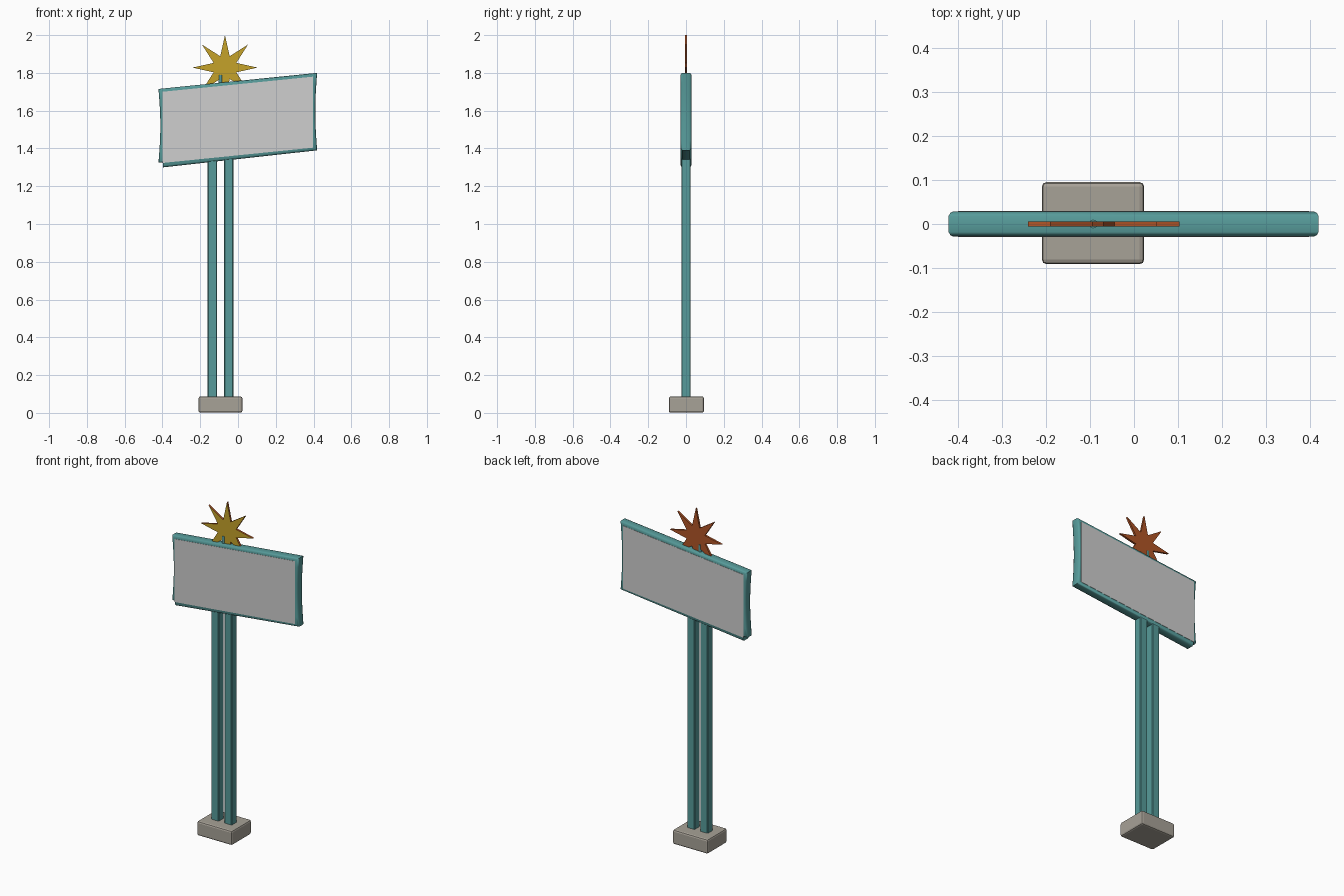
import bpy, bmesh, math

if "Cube" in bpy.data.objects:
    bpy.data.objects.remove(bpy.data.objects["Cube"])


def material(name, rgb):
    m = bpy.data.materials.new(name)
    m.diffuse_color = (*rgb, 1)
    m.use_nodes = True
    m.node_tree.nodes["Principled BSDF"].inputs["Base Color"].default_value = m.diffuse_color
    return m


TEAL = material("teal paint", (0.095, 0.33, 0.325))
PANEL = material("light grey panel", (0.62, 0.62, 0.62))
STONE = material("warm grey concrete", (0.39, 0.36, 0.31))
YELLOW = material("yellow", (0.56, 0.36, 0.023))
RUST = material("rust orange", (0.44, 0.09, 0.02))


def loft(name, rings, mats):
    """Join matching (x, z) outlines placed at rising y, with capped ends."""
    bm = bmesh.new()
    loops = [[bm.verts.new((x, y, z)) for x, z in pts] for y, pts in rings]
    n = len(loops[0])
    for a, b in zip(loops, loops[1:]):
        for i in range(n):
            j = (i + 1) % n
            bm.faces.new((a[i], a[j], b[j], b[i]))
    bm.faces.new(loops[0])
    bm.faces.new(loops[-1])
    bmesh.ops.recalc_face_normals(bm, faces=bm.faces)
    me = bpy.data.meshes.new(name)
    bm.to_mesh(me)
    bm.free()
    for m in mats:
        me.materials.append(m)
    ob = bpy.data.objects.new(name, me)
    bpy.context.collection.objects.link(ob)
    return ob


def smooth(ob, angle):
    bpy.ops.object.select_all(action='DESELECT')
    ob.select_set(True)
    bpy.context.view_layer.objects.active = ob
    bpy.ops.object.shade_smooth_by_angle(angle=math.radians(angle))


def box(name, centre, size, mat, bevel, segments=1):
    bpy.ops.mesh.primitive_cube_add(size=1, location=centre)
    ob = bpy.context.object
    ob.name = name
    ob.scale = size
    bpy.ops.object.transform_apply(location=False, scale=True)
    ob.data.materials.append(mat)
    mod = ob.modifiers.new("bevel", 'BEVEL')
    mod.width, mod.segments = bevel, segments
    return ob


# Concrete foot and the two square poles
box("base", (-0.093, 0.002, 0.044), (0.232, 0.186, 0.086), STONE, 0.01, 2)
for side, x in (("left", -0.136), ("right", -0.049)):
    box(side + "_pole", (x, 0, 0.72), (0.05, 0.05, 1.36), TEAL, 0.004)


# Slanted sign case: rounded long edges and slightly waisted ends
def case_outline(d, steps=8):
    def end(x, z0, z1):
        pts = []
        for i in range(steps + 1):
            t = i / steps
            waist = 0.01 * math.sin(math.pi * t)
            pts.append((x - math.copysign(waist + d, x), z0 + (z1 - z0) * t))
        return pts
    left = end(-0.421, 1.325 + d, 1.715 - d)
    right = end(0.419, 1.80 - d, 1.39 + d)
    notch = [(-0.397, 1.30 + d), (-0.397, 1.325 + d)]
    return left + right + notch


profile = [(-0.028, 0.010), (-0.025, 0.004), (-0.018, 0.0),
           (0.018, 0.0), (0.025, 0.004), (0.028, 0.010)]
case = loft("sign_case", [(y, case_outline(d)) for y, d in profile], [TEAL])
smooth(case, 50)

# Blank display plates, front and back
plate = [(-0.40, 1.323), (-0.40, 1.70), (0.397, 1.78), (0.397, 1.404)]
for name, y in (("front_panel", -0.0295), ("back_panel", 0.0265)):
    loft(name, [(y, plate), (y + 0.003, plate)], [PANEL])

# Eight-pointed star: yellow front, rust sides and back
star_pts = []
for i in range(16):
    a = math.pi / 2 + i * math.pi / 8
    r = 0.065 if i % 2 else 0.172
    star_pts.append((-0.069 + r * math.cos(a), 1.828 + r * math.sin(a)))
star = loft("star", [(-0.006, star_pts), (0.006, star_pts)], [RUST, YELLOW])
for f in star.data.polygons:
    f.material_index = 1 if f.normal.y < -0.5 else 0

# Short rod holding the star
bpy.ops.mesh.primitive_cylinder_add(vertices=12, radius=0.01, depth=0.09,
                                    location=(-0.093, 0, 1.745))
rod = bpy.context.object
rod.name = "star_rod"
rod.data.materials.append(TEAL)
smooth(rod, 40)
